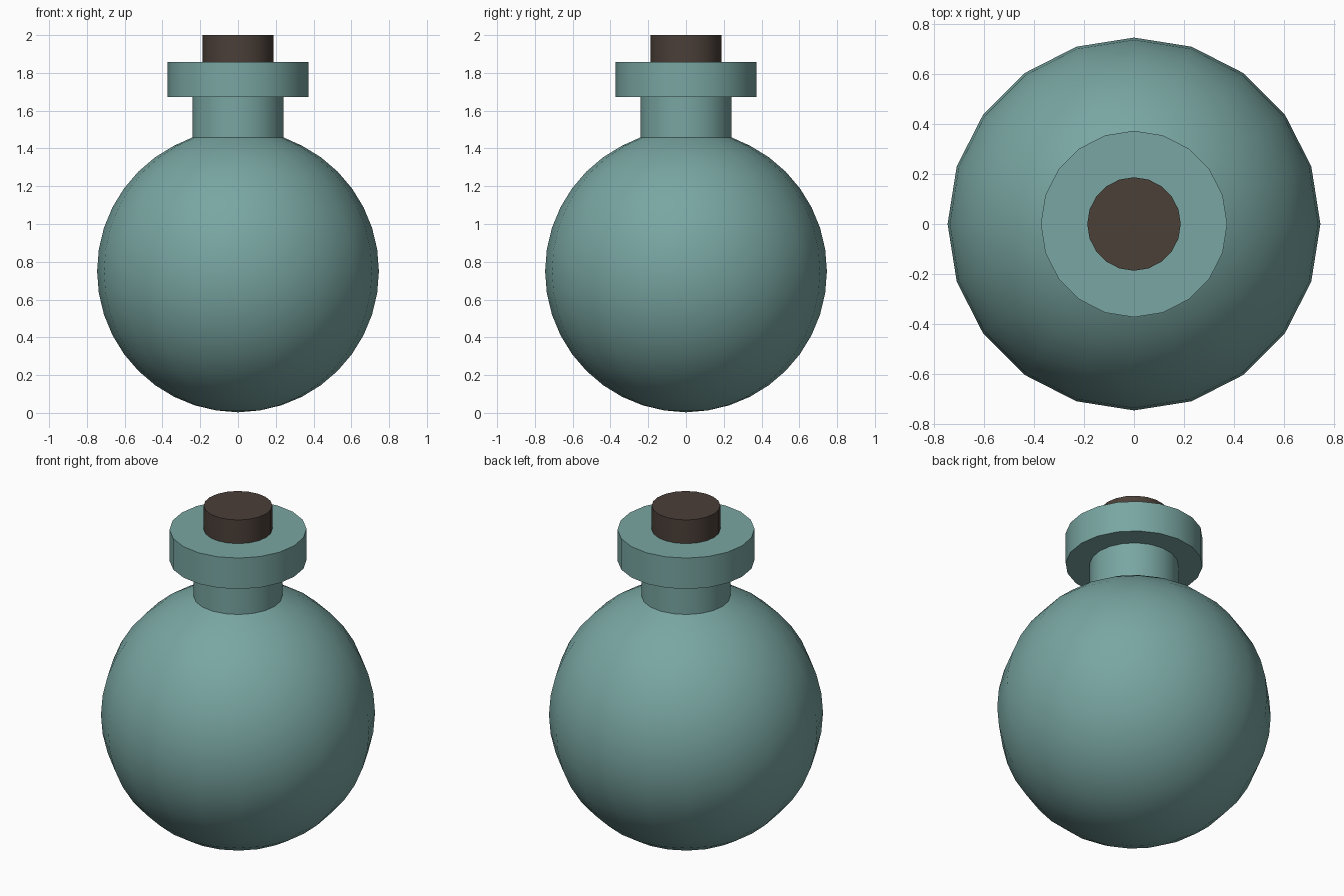
import bpy, bmesh, math

if "Cube" in bpy.data.objects:
    bpy.data.objects.remove(bpy.data.objects["Cube"])

SIDES = 20


def material(name, rgb):
    mat = bpy.data.materials.new(name)
    mat.diffuse_color = (*rgb, 1)
    mat.use_nodes = True
    mat.node_tree.nodes["Principled BSDF"].inputs["Base Color"].default_value = mat.diffuse_color
    return mat


def lathe(name, profile, mat, angle=35):
    """Spin an (r, z) profile around z; it starts and ends on the axis."""
    bm = bmesh.new()
    verts = [bm.verts.new((r, 0, z)) for r, z in profile]
    edges = [bm.edges.new(pair) for pair in zip(verts, verts[1:])]
    bmesh.ops.spin(bm, geom=verts + edges, cent=(0, 0, 0), axis=(0, 0, 1),
                   angle=math.tau, steps=SIDES, use_duplicate=False)
    bmesh.ops.remove_doubles(bm, verts=bm.verts, dist=1e-4)
    bmesh.ops.recalc_face_normals(bm, faces=bm.faces)
    mesh = bpy.data.meshes.new(name)
    bm.to_mesh(mesh)
    bm.free()
    obj = bpy.data.objects.new(name, mesh)
    bpy.context.collection.objects.link(obj)
    mesh.materials.append(mat)
    bpy.ops.object.select_all(action='DESELECT')
    obj.select_set(True)
    bpy.context.view_layer.objects.active = obj
    bpy.ops.object.shade_smooth_by_angle(angle=math.radians(angle))
    return obj


glass = material("teal_glass", (0.19, 0.38, 0.36))
cork = material("dark_cork", (0.07, 0.05, 0.04))

# round body: 9 degree rings from the bottom pole up to the neck
R, CZ = 0.746, 0.75
body = [(R * math.sin(math.radians(9 * i)), CZ - R * math.cos(math.radians(9 * i)))
        for i in range(18)]
body[0] = (0, 0.003)

# neck and wide lip continue the body profile
neck_and_lip = [(0.242, 1.458), (0.242, 1.672), (0.373, 1.672), (0.373, 1.858), (0, 1.858)]
lathe("flask", body + neck_and_lip, glass)

# stopper standing out of the lip
lathe("stopper", [(0, 1.80), (0.187, 1.80), (0.187, 2.0), (0, 2.0)], cork)
